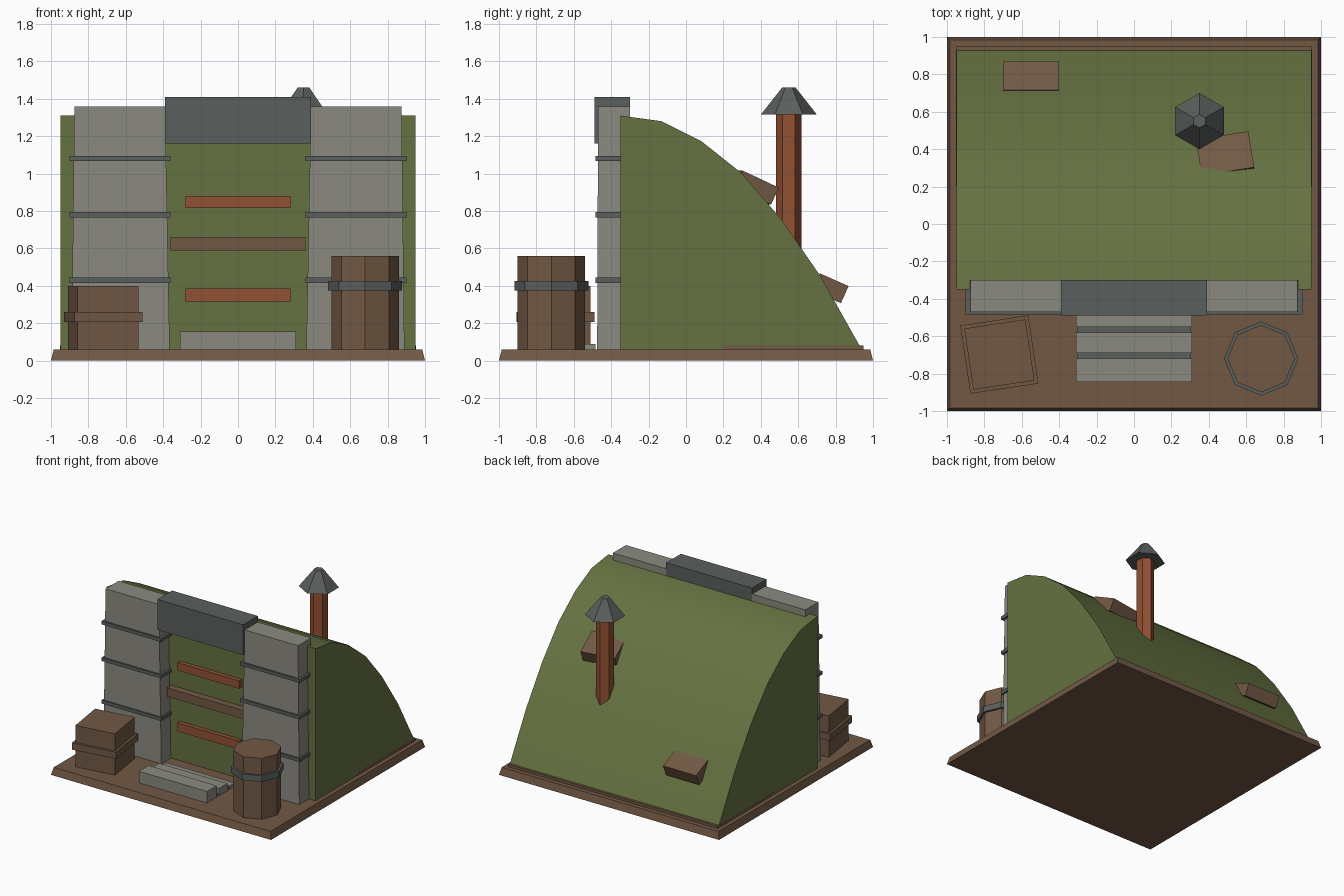
import bpy, bmesh, math

if "Cube" in bpy.data.objects:
    bpy.data.objects.remove(bpy.data.objects["Cube"])


def material(name, r, g, b):
    m = bpy.data.materials.new(name)
    lin = [(c / 255 / 12.92 if c < 11 else ((c / 255 + 0.055) / 1.055) ** 2.4) for c in (r, g, b)]
    m.diffuse_color = (*lin, 1)
    m.use_nodes = True
    m.node_tree.nodes["Principled BSDF"].inputs["Base Color"].default_value = m.diffuse_color
    return m


GRASS = material("grass green", 101, 114, 65)
CONCRETE = material("concrete grey", 139, 138, 128)
METAL = material("dark metal", 90, 95, 92)
WOOD = material("brown wood", 114, 89, 69)
RUST = material("rusty orange", 146, 81, 51)


def finish(name, bm, mat):
    bmesh.ops.recalc_face_normals(bm, faces=bm.faces)
    me = bpy.data.meshes.new(name)
    bm.to_mesh(me)
    bm.free()
    me.materials.append(mat)
    ob = bpy.data.objects.new(name, me)
    bpy.context.collection.objects.link(ob)
    return ob


def box(name, x, y, z, mat, top=None):
    """Box from (min, max) ranges; top gives other x and y ranges for the upper face."""
    bm = bmesh.new()
    tx, ty = top or (x, y)
    rings = []
    for (a, b), (c, d), h in ((x, y, z[0]), (tx, ty, z[1])):
        rings.append([bm.verts.new(p) for p in ((a, c, h), (b, c, h), (b, d, h), (a, d, h))])
    for r in rings:
        bm.faces.new(r)
    for i in range(4):
        j = (i + 1) % 4
        bm.faces.new((rings[0][i], rings[0][j], rings[1][j], rings[1][i]))
    return finish(name, bm, mat)


def block(name, centre, size, rot, mat):
    """Rotated box around its centre."""
    w, d, h = (s / 2 for s in size)
    ob = box(name, (-w, w), (-d, d), (-h, h), mat)
    ob.location = centre
    ob.rotation_euler = [math.radians(a) for a in rot]
    return ob


def prism(name, x, y, z, r1, r2, sides, turn, mat):
    """Upright prism or cone with few sides."""
    bm = bmesh.new()
    bmesh.ops.create_cone(bm, cap_ends=True, segments=sides, radius1=r1, radius2=r2, depth=z[1] - z[0])
    ob = finish(name, bm, mat)
    ob.location = (x, y, (z[0] + z[1]) / 2)
    ob.rotation_euler.z = math.radians(turn)
    return ob


# Ground slab and the low sill behind the mound
box("ground_slab", (-1, 1), (-1, 1), (0, 0.06), WOOD, ((-0.985, 0.985), (-0.985, 0.985)))
box("earth_sill", (-0.951, 0.951), (0.2, 0.948), (0.05, 0.08), WOOD)

# Grass mound: side profile extruded across the width
profile = [(-0.35, 0.05), (-0.35, 1.31), (-0.13, 1.28), (0.08, 1.175), (0.30, 1.0),
           (0.51, 0.755), (0.72, 0.45), (0.945, 0.05)]
bm = bmesh.new()
face = bm.faces.new([bm.verts.new((-0.95, y, z)) for y, z in profile])
ext = bmesh.ops.extrude_face_region(bm, geom=[face])
bmesh.ops.translate(bm, vec=(1.9, 0, 0), verts=[v for v in ext["geom"] if isinstance(v, bmesh.types.BMVert)])
mound = finish("grass_mound", bm, GRASS)
bpy.context.view_layer.objects.active = mound
mound.select_set(True)
bpy.ops.object.shade_smooth_by_angle(angle=math.radians(30))
mound.select_set(False)

# Concrete pillars with metal bands, both sides of the entrance
for side, s in (("left", -1), ("right", 1)):
    def span(a, b):
        return tuple(sorted((s * a, s * b)))
    box(side + "_pillar", span(0.365, 0.89), (-0.475, -0.30), (0.06, 1.36), CONCRETE,
        (span(0.39, 0.875), (-0.47, -0.30)))
    for i, z in enumerate((0.43, 0.78, 1.08)):
        box(f"{side}_pillar_band_{i + 1}", span(0.36, 0.90), (-0.485, -0.345), (z - 0.014, z + 0.014), METAL)

# Lintel
box("lintel", (-0.39, 0.39), (-0.49, -0.30), (1.16, 1.41), METAL)

# Boards across the entrance
box("upper_board", (-0.28, 0.28), (-0.385, -0.34), (0.815, 0.88), RUST)
box("middle_board", (-0.36, 0.36), (-0.41, -0.34), (0.59, 0.66), WOOD)
box("lower_board", (-0.28, 0.28), (-0.385, -0.34), (0.315, 0.385), RUST)

# Steps descending towards the entrance, on a metal plate
box("step_plate", (-0.305, 0.305), (-0.84, -0.50), (0.055, 0.075), METAL)
for i, (y0, y1, h) in enumerate(((-0.845, -0.72, 0.155), (-0.69, -0.58, 0.12), (-0.55, -0.485, 0.088))):
    box(f"step_{i + 1}", (-0.31, 0.31), (y0, y1), (0.06, h), CONCRETE)

# Barrel with hoop
prism("barrel", 0.68, -0.72, (0.06, 0.56), 0.18, 0.18, 8, 0, WOOD)
prism("barrel_hoop", 0.68, -0.72, (0.375, 0.425), 0.198, 0.198, 8, 0, METAL)

# Crate with raised belt
block("crate", (-0.72, -0.698, 0.23), (0.33, 0.33, 0.34), (0, 0, 8.5), WOOD)
block("crate_belt", (-0.72, -0.698, 0.233), (0.368, 0.368, 0.055), (0, 0, 8.5), WOOD)

# Chimney pipe and its cap
prism("chimney_pipe", 0.35, 0.55, (0.5, 1.33), 0.068, 0.068, 6, 0, RUST)
prism("chimney_cap", 0.35, 0.55, (1.315, 1.46), 0.15, 0.036, 6, 0, METAL)

# Earth blocks half buried in the slope
block("low_slope_block", (-0.55, 0.772, 0.387), (0.30, 0.168, 0.10), (-24, 0, 0), WOOD)
block("high_slope_block", (0.49, 0.357, 0.925), (0.284, 0.215, 0.10), (-25, 0, 9), WOOD)
